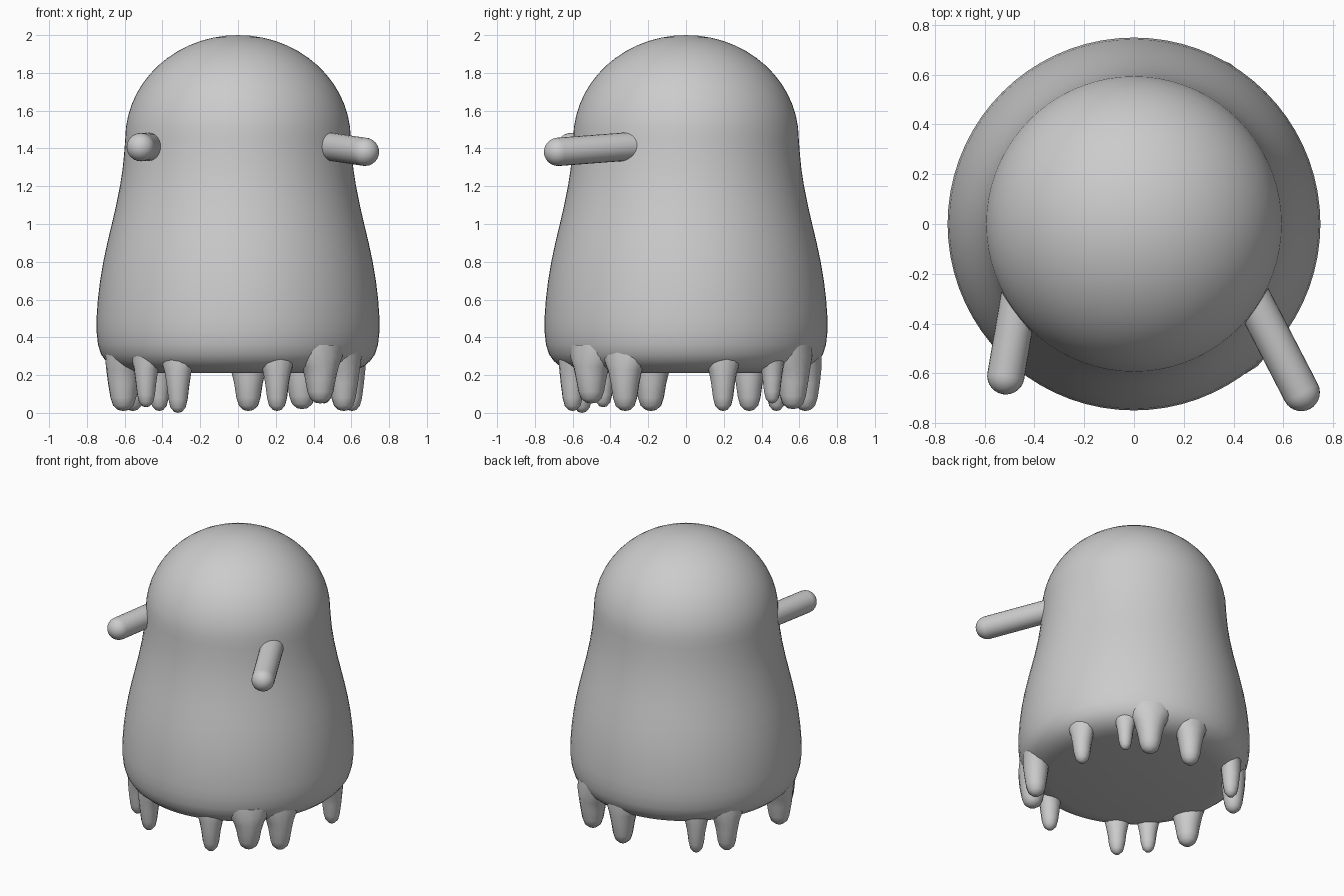
import bpy, bmesh, math
from mathutils import Vector, Matrix

if "Cube" in bpy.data.objects:
    bpy.data.objects.remove(bpy.data.objects["Cube"])

grey = bpy.data.materials.new("pale_grey")
grey.diffuse_color = (0.6, 0.6, 0.6, 1)
grey.use_nodes = True
grey.node_tree.nodes["Principled BSDF"].inputs["Base Color"].default_value = grey.diffuse_color


def lathe(name, profile, segments, matrix=None, stretch=None):
    """Revolve (radius, z) points from top to bottom; zero radius makes a pole."""
    bm = bmesh.new()
    rings = []
    for k, (r, z) in enumerate(profile):
        if r < 1e-5:
            rings.append([bm.verts.new((0, 0, z))])
            continue
        sy = stretch[k] if stretch else 1
        rings.append([bm.verts.new((r * math.cos(a), r * sy * math.sin(a), z))
                      for a in (2 * math.pi * i / segments for i in range(segments))])
    for up, low in zip(rings, rings[1:]):
        for i in range(segments):
            j = (i + 1) % segments
            face = [up[i % len(up)], low[i % len(low)], low[j % len(low)], up[j % len(up)]]
            bm.faces.new(list(dict.fromkeys(face)))
    bmesh.ops.recalc_face_normals(bm, faces=bm.faces)
    mesh = bpy.data.meshes.new(name)
    bm.to_mesh(mesh)
    bm.free()
    mesh.materials.append(grey)
    ob = bpy.data.objects.new(name, mesh)
    bpy.context.collection.objects.link(ob)
    if matrix:
        ob.matrix_world = matrix
    bpy.ops.object.select_all(action='DESELECT')
    ob.select_set(True)
    bpy.context.view_layer.objects.active = ob
    bpy.ops.object.shade_smooth_by_angle(angle=math.radians(50))
    return ob


# Body: domed head flowing into a wide skirt with a flat underside
dome = [(0.597 * math.sin(t), 1.45 + 0.55 * math.cos(t))
        for t in (math.pi / 2 * i / 14 for i in range(15))]
skirt = [(0.603, 1.37), (0.611, 1.29), (0.625, 1.20), (0.645, 1.10), (0.668, 1.00),
         (0.692, 0.90), (0.713, 0.80), (0.730, 0.70), (0.742, 0.60), (0.749, 0.50),
         (0.749, 0.43), (0.741, 0.36), (0.725, 0.31), (0.70, 0.275), (0.665, 0.245),
         (0.61, 0.222), (0.54, 0.21), (0, 0.21)]
lathe("body", dome + skirt, 72)

# Drips round the hem: (angle, distance from axis, half width, lowest z)
drips = [(-71, 0.635, 0.062, 0.01), (-49, 0.665, 0.080, 0.05), (-30, 0.645, 0.075, 0.01),
         (18, 0.635, 0.062, 0.01), (45, 0.645, 0.050, 0.05), (59, 0.660, 0.080, 0.02),
         (85, 0.635, 0.075, 0.01), (131, 0.635, 0.058, 0.01), (149, 0.650, 0.070, 0.01),
         (197, 0.635, 0.080, 0.01), (222, 0.655, 0.055, 0.03), (240, 0.635, 0.060, 0.0)]
for n, (angle, dist, w, low) in enumerate(drips):
    h = 0.36 - low
    prof = [(0, 0.36), (w * 1.05, 0.36), (w * 1.15, low + h * 0.80), (w * 1.12, low + h * 0.62),
            (w * 1.02, low + h * 0.42), (w * 0.86, low + h * 0.20), (w * 0.68, low + h * 0.08),
            (w * 0.35, low + h * 0.015), (0, low)]
    flare = [1, 1.75, 1.45, 1.12, 1, 1, 1, 1, 1]
    m = Matrix.Rotation(math.radians(angle), 4, 'Z') @ Matrix.Translation((dist, 0, 0))
    lathe(f"drip_{n + 1}", prof, 14, m, flare)

# Arms: round-ended rods reaching forward
for name, base, tip in (("left_arm", (-0.445, -0.2, 1.41), (-0.515, -0.61, 1.407)),
                        ("right_arm", (0.415, -0.18, 1.42), (0.672, -0.677, 1.382))):
    base, tip, r = Vector(base), Vector(tip), 0.075
    axis = tip - base
    cap = [(r * math.sin(t), axis.length + r * math.cos(t))
           for t in (math.pi / 2 * i / 7 for i in range(8))]
    m = Matrix.Translation(base) @ axis.to_track_quat('Z', 'Y').to_matrix().to_4x4()
    lathe(name, cap + [(r, 0), (0, 0)], 24, m)
